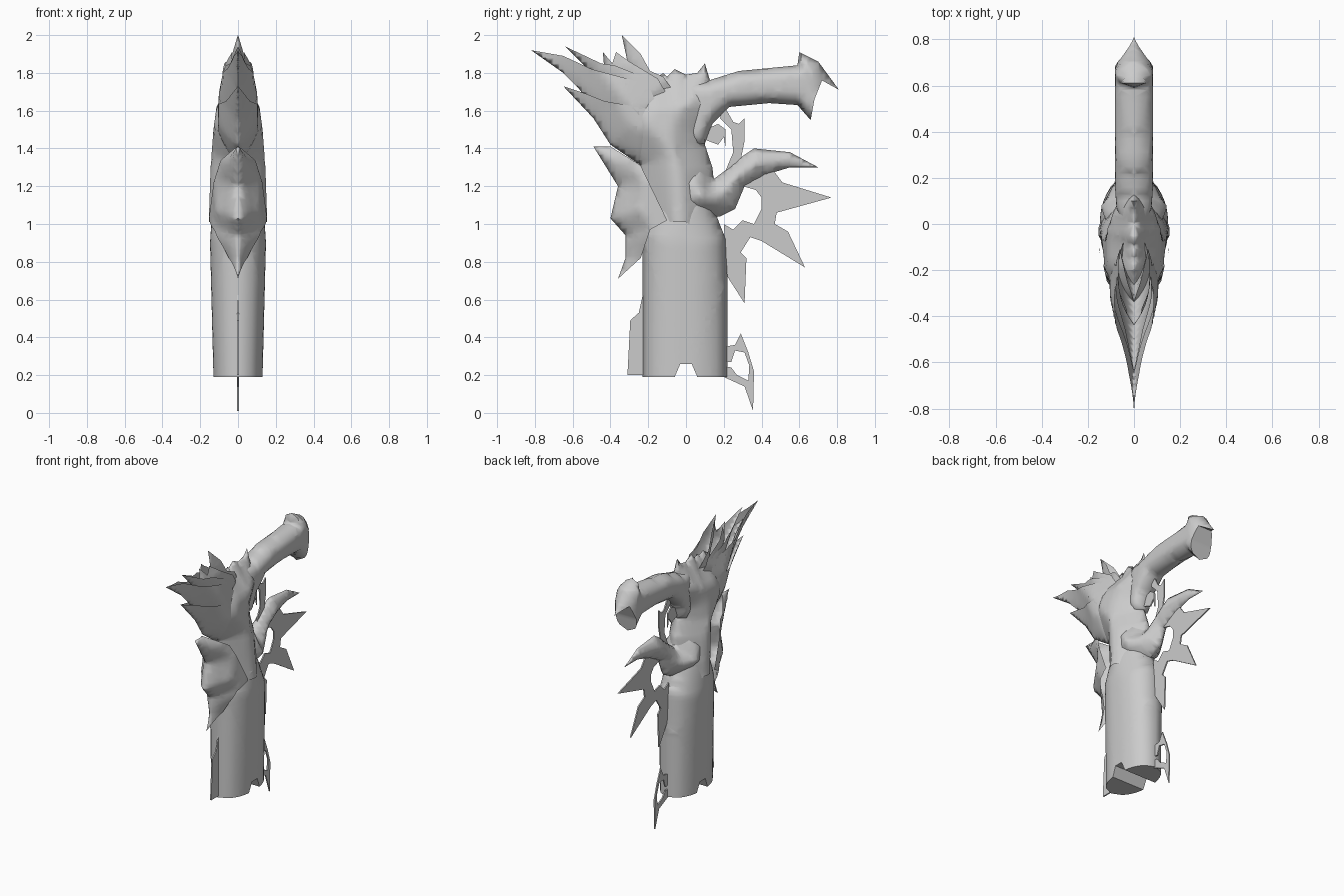
import bpy
import bmesh
from mathutils import Vector
from mathutils.geometry import intersect_point_line

STEP = 0.03

cube = bpy.data.objects.get("Cube")
if cube:
    bpy.data.objects.remove(cube, do_unlink=True)

stone = bpy.data.materials.new("plain grey")
stone.use_nodes = True
grey = (0.6, 0.6, 0.6, 1)
stone.diffuse_color = grey
stone.node_tree.nodes["Principled BSDF"].inputs["Base Color"].default_value = grey


def table(value, stops):
    """Linear interpolation through (position, width) stops."""
    if value <= stops[0][0]:
        return stops[0][1]
    for (a, wa), (b, wb) in zip(stops, stops[1:]):
        if value <= b:
            return wa + (wb - wa) * (value - a) / (b - a)
    return stops[-1][1]


def edge_distance(point, a, b):
    _, t = intersect_point_line(point, a, b)
    return (point - a.lerp(b, min(1, max(0, t)))).length


def finish(bm, name):
    mesh = bpy.data.meshes.new(name)
    bm.to_mesh(mesh)
    bm.free()
    mesh.materials.append(stone)
    obj = bpy.data.objects.new(name, mesh)
    bpy.context.collection.objects.link(obj)
    return obj


def outline_face(outline):
    """Fill a side profile, given as (y, z) points, on the centre plane."""
    bm = bmesh.new()
    corners = [Vector((0, y, z)) for y, z in outline]
    face = bm.faces.new([bm.verts.new(c) for c in corners])
    face.normal_update()
    if face.normal.x < 0:
        face.normal_flip()
    bmesh.ops.triangulate(bm, faces=bm.faces[:])
    return bm, corners


def flat_part(name, outline):
    bm, _ = outline_face(outline)
    solid = finish(bm, name).modifiers.new("thickness", 'SOLIDIFY')
    solid.thickness = 0.009
    solid.offset = 0


def swollen_part(name, outline, width, reach, curve, open_edges=0, capped=False):
    """Swell a side profile sideways, away from its edges, and mirror it.
    The last open_edges sides of the outline stay wide instead of pinching;
    a capped part gets a wall across them."""
    bm, corners = outline_face(outline)
    for axis in (1, 2):
        low = min(c[axis] for c in corners)
        high = max(c[axis] for c in corners)
        normal = Vector((0, axis == 1, axis == 2))
        for i in range(1, int((high - low) / STEP) + 1):
            bmesh.ops.bisect_plane(bm, geom=bm.verts[:] + bm.edges[:] + bm.faces[:],
                                   plane_co=normal * (low + i * STEP), plane_no=normal)
    bmesh.ops.triangulate(bm, faces=[f for f in bm.faces if len(f.verts) > 4])
    sides = list(zip(corners, corners[1:] + corners[:1]))
    sides = sides[:len(sides) - open_edges]
    for v in bm.verts:
        flat = v.co.copy()
        t = min(1, min(edge_distance(flat, a, b) for a, b in sides) / reach)
        v.co.x = width(flat.y, flat.z) * curve(t)
    if capped:
        rim = [e for e in bm.edges if e.is_boundary and max(v.co.x for v in e.verts) > 0.001]
        wall = bmesh.ops.extrude_edge_only(bm, edges=rim)["geom"]
        for v in wall:
            if isinstance(v, bmesh.types.BMVert):
                v.co.x = 0
        bmesh.ops.remove_doubles(bm, verts=bm.verts, dist=0.0005)
    obj = finish(bm, name)
    mirror = obj.modifiers.new("mirror", 'MIRROR')
    mirror.merge_threshold = 0.0005
    bpy.ops.object.select_all(action='DESELECT')
    obj.select_set(True)
    bpy.context.view_layer.objects.active = obj
    bpy.ops.object.shade_smooth_by_angle(angle=0.9)


def rounded(t):
    return (1 - (1 - t) ** 2) ** 0.5


def keeled(t):
    return t ** 0.7


def crown_width(y, z):
    tall = table(z, [(1, .155), (1.3, .145), (1.5, .13), (1.65, .11), (1.85, .07), (2, .03)])
    return min(tall, .205 * (y + .83))


def leaf_width(y, z):
    return crown_width(y, z) * table(y, [(-.33, 1), (-.12, .72)])


# Shaft, with a notch in its closed foot
swollen_part("shaft", [
    (-.23, .19), (-.23, .95), (-.15, 1.2), (.1, 1.2), (.21, .92), (.22, .7), (.22, .19),
    (.06, .19), (.03, .26), (-.03, .26), (-.06, .19)],
    lambda y, z: table(z, [(.19, .13), (.9, .148), (1.2, .13)]), .2, rounded, 5, True)

# Flaring crown
swollen_part("crown", [
    (-.22, 1.01), (-.24, 1.31), (-.36, 1.44), (-.38, 1.6), (-.3, 1.72),
    (-.19, 1.8), (-.15, 1.78), (-.12, 1.8), (-.1, 1.78), (-.06, 1.82),
    (0, 1.79), (.06, 1.8), (.1, 1.85), (.13, 1.75), (.2, 1.65), (.1, 1.48), (.1, 1.42),
    (.14, 1.3), (.16, 1.1), (.16, 1.02), (.05, .98), (0, 1.01), (-.1, 1.01)],
    crown_width, .17, keeled, 4)

# Folded leaves nested behind one another, keel first, open edge last
leaves = [
    ([(-.65, 1.73), (-.49, 1.56), (-.4, 1.42), (-.24, 1.31),
      (-.1, 1.4), (-.14, 1.6), (-.43, 1.65), (-.53, 1.69)], 4),
    ([(-.82, 1.92), (-.65, 1.8), (-.57, 1.72), (-.4, 1.5), (-.25, 1.4),
      (-.1, 1.5), (-.2, 1.74), (-.5, 1.82), (-.65, 1.89)], 4),
    ([(-.65, 1.85), (-.56, 1.77), (-.4, 1.58), (-.2, 1.5), (-.1, 1.6), (-.3, 1.74)], 2),
    ([(-.64, 1.94), (-.5, 1.8), (-.35, 1.6), (-.2, 1.5),
      (-.05, 1.6), (-.15, 1.75), (-.38, 1.84), (-.45, 1.85)], 4),
    ([(-.44, 1.91), (-.43, 1.79), (-.25, 1.55), (-.05, 1.6),
      (-.15, 1.77), (-.3, 1.86), (-.37, 1.91), (-.39, 1.85)], 5),
    ([(-.34, 2), (-.31, 1.86), (-.2, 1.6), (-.03, 1.65),
      (-.12, 1.78), (-.19, 1.81), (-.24, 1.9)], 4)]
for number, (outline, open_edges) in enumerate(leaves, 1):
    swollen_part(f"crown_leaf_{number}", outline, leaf_width, .15, keeled, open_edges)

# Shield wrapped around the front
swollen_part("front_shield", [
    (-.4, 1.41), (-.49, 1.41), (-.36, 1.2), (-.4, 1.03), (-.32, .94), (-.32, .82),
    (-.36, .71), (-.24, .82), (-.19, .97), (-.1, 1.02), (-.24, 1.31)],
    lambda y, z: min(table(z, [(.71, .02), (.96, .14), (1.05, .157), (1.2, .135), (1.41, .07)]),
                     table(y, [(-.3, .11), (-.2, .128), (-.1, .155)])),
    .14, keeled, 5)

# Hooked upper arm, its root buried in the crown
swollen_part("upper_arm", [
    (.66, 1.55), (.59, 1.63), (.44, 1.64), (.23, 1.62), (.14, 1.53), (.09, 1.4),
    (-.05, 1.45), (-.05, 1.75), (.12, 1.76), (.28, 1.81), (.59, 1.84), (.6, 1.91),
    (.7, 1.86), (.81, 1.71), (.72, 1.76), (.68, 1.66)],
    lambda y, z: min(table(y, [(-.03, .03), (.06, .075), (.15, .082)]), .6 * (.82 - y)),
    .07, rounded, 3, True)

# Lower claw growing out of the back
swollen_part("lower_claw", [
    (-.05, 1.35), (.1, 1.32), (.15, 1.24), (.23, 1.3), (.3, 1.36), (.36, 1.4), (.55, 1.38),
    (.7, 1.3), (.55, 1.3), (.42, 1.26), (.31, 1.2), (.26, 1.08), (.18, 1.04), (-.05, 1.01)],
    lambda y, z: table(y, [(-.05, .1), (.08, .145), (.2, .09), (.4, .07), (.7, .03)]),
    .11, keeled, 1)

# Thin ornaments along the centre plane
flat_part("star_blade", [
    (.45, 1.3), (.51, 1.22), (.77, 1.14), (.48, 1.06), (.47, 1), (.54, .96), (.63, .77),
    (.4, .91), (.34, .93), (.29, .85), (.32, .82), (.31, .58), (.22, .72), (.2, 1),
    (.25, .97), (.3, 1.02), (.36, 1), (.4, 1.08), (.4, 1.14), (.37, 1.18), (.3, 1.2),
    (.39, 1.27)])
flat_part("upper_hook", [
    (.09, 1.45), (.17, 1.42), (.2, 1.46), (.21, 1.4), (.21, 1.5), (.17, 1.53), (.1, 1.5)])
flat_part("upper_link", [
    (.2, 1.63), (.25, 1.54), (.28, 1.53), (.31, 1.56), (.31, 1.44), (.29, 1.34),
    (.2, 1.26), (.25, 1.38), (.24, 1.5), (.18, 1.56)])
flat_part("foot_loop", [
    (.2, .35), (.26, .36), (.29, .42), (.33, .32), (.36, .22), (.355, .01), (.31, .14),
    (.2, .19), (.19, .25), (.24, .24), (.27, .2), (.33, .17), (.335, .25), (.31, .32),
    (.26, .33), (.24, .27), (.2, .27)])
flat_part("front_fin", [
    (-.2, .7), (-.23, .62), (-.25, .53), (-.295, .49), (-.31, .2), (-.2, .2)])
